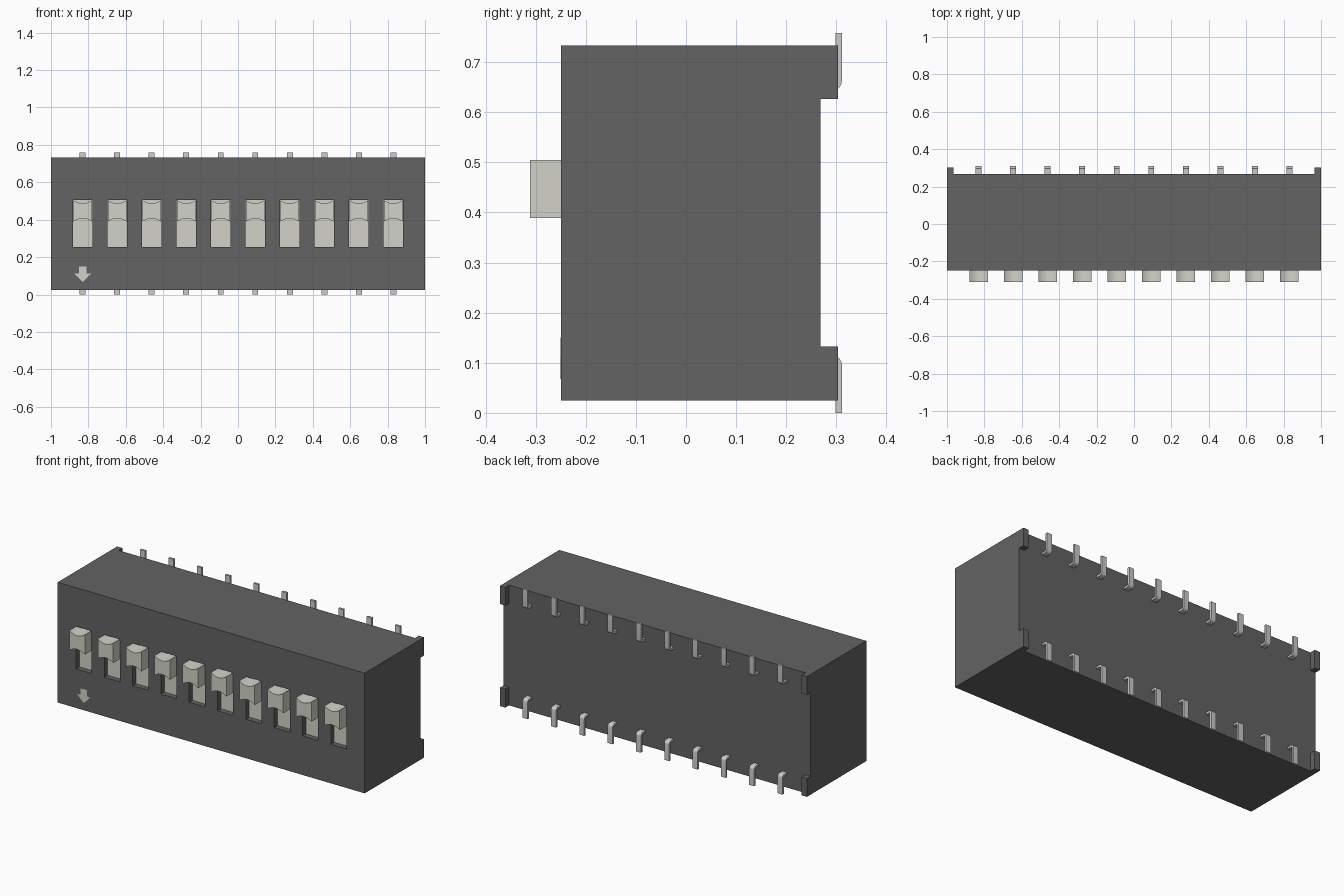
import bpy, bmesh, math
from mathutils import Vector

if "Cube" in bpy.data.objects:
    bpy.data.objects.remove(bpy.data.objects["Cube"])

N, PITCH = 10, 0.1845
XS = [(i - (N - 1) / 2) * PITCH for i in range(N)]
FRONT, BACK, FEET = -0.249, 0.268, 0.303
Z0, Z1 = 0.025, 0.733
ZMID = (Z0 + Z1) / 2


def material(name, rgb):
    m = bpy.data.materials.new(name)
    m.diffuse_color = (*rgb, 1)
    m.use_nodes = True
    m.node_tree.nodes["Principled BSDF"].inputs["Base Color"].default_value = m.diffuse_color
    return m


def add_object(name, mesh, mat=None, loc=(0, 0, 0)):
    ob = bpy.data.objects.new(name, mesh)
    ob.location = loc
    bpy.context.collection.objects.link(ob)
    if mat and not mesh.materials:
        mesh.materials.append(mat)
    return ob


def add_prism(bm, points, direction):
    """Extrude a closed 3D outline along a direction."""
    face = bm.faces.new([bm.verts.new(p) for p in points])
    ext = bmesh.ops.extrude_face_region(bm, geom=[face])
    verts = [v for v in ext["geom"] if isinstance(v, bmesh.types.BMVert)]
    bmesh.ops.translate(bm, verts=verts, vec=Vector(direction))


def add_box(bm, x0, x1, y0, y1, z0, z1):
    add_prism(bm, [(x0, y0, z0), (x1, y0, z0), (x1, y0, z1), (x0, y0, z1)],
              (0, y1 - y0, 0))


def finish(bm, name):
    bmesh.ops.recalc_face_normals(bm, faces=bm.faces)
    mesh = bpy.data.meshes.new(name)
    bm.to_mesh(mesh)
    bm.free()
    return mesh


def smooth(ob):
    bpy.ops.object.select_all(action='DESELECT')
    bpy.context.view_layer.objects.active = ob
    ob.select_set(True)
    bpy.ops.object.shade_smooth_by_angle(angle=math.radians(35))


dark = material("dark_plastic", (0.125, 0.125, 0.125))
cream = material("cream_plastic", (0.65, 0.65, 0.58))
metal = material("pin_metal", (0.58, 0.58, 0.56))

# Housing block
bm = bmesh.new()
add_box(bm, -1, 1, FRONT, FEET, Z0, Z1)
housing = add_object("housing", finish(bm, "housing"), dark)

# Cutters: switch slots, and a cross-shaped relief leaving four corner feet
bm = bmesh.new()
for x in XS:
    add_box(bm, x - 0.051, x + 0.051, FRONT - 0.1, -0.205, 0.255, 0.505)
slots = finish(bm, "slot_cutter")
bm = bmesh.new()
a, b, fx = 0.133, 0.626, 0.965
right = [(fx, -0.2), (fx, a), (1.2, a), (1.2, b), (fx, b), (fx, 1)]
cross = right + [(-x, z) for x, z in reversed(right)]
add_prism(bm, [(x, BACK, z) for x, z in cross], (0, 0.2, 0))
relief = finish(bm, "relief_cutter")
bpy.context.view_layer.objects.active = housing
for mesh in (slots, relief):
    cutter = add_object(mesh.name, mesh)
    cutter.hide_render = True
    mod = housing.modifiers.new(mesh.name, 'BOOLEAN')
    mod.operation, mod.solver, mod.object = 'DIFFERENCE', 'EXACT', cutter
    bpy.ops.object.modifier_apply(modifier=mod.name)
    bpy.data.objects.remove(cutter)

# Switch slider: plate on the slot floor, knob with concave top and bottom
bm = bmesh.new()
add_box(bm, -0.051, 0.051, -0.218, -0.205, 0.255, 0.505)
W, SAG, S = 0.05, 0.018, 10
steps = [-1 + 2 * i / S for i in range(S + 1)]
knob = [(t * W, 0.389 + SAG * (1 - t * t)) for t in steps]
knob += [(t * W, 0.505 - SAG * (1 - t * t)) for t in reversed(steps)]
add_prism(bm, [(x, -0.311, z) for x, z in knob], (0, 0.1, 0))
slider_mesh = finish(bm, "slider")
for i, x in enumerate(XS):
    ob = add_object(f"switch_slider_{i + 1}", slider_mesh, cream, (x, 0, 0))
    if i == 0:
        smooth(ob)

# Bent pins: leg out of the housing, rounded bend, then outwards past the edge
Y1, ZT, T, R = 0.311, 0.114, 0.013, 0.018
arc = [math.radians(90 * i / 5) for i in range(6)]
for side, label in ((-1, "lower"), (1, "upper")):
    def bend(r):
        return [(Y1 - R + r * math.cos(t), ZT - R + r * math.sin(t)) for t in arc]
    outline = [(Y1 - T, 0), (Y1, 0)] + bend(R)
    outline += [(BACK - 0.01, ZT), (BACK - 0.01, ZT - T)] + bend(R - T)[::-1]
    if side > 0:
        outline = [(y, 2 * ZMID - z) for y, z in outline]
    bm = bmesh.new()
    add_prism(bm, [(-0.016, y, z) for y, z in outline], (0.032, 0, 0))
    pin_mesh = finish(bm, label + "_pin")
    for i, x in enumerate(XS):
        ob = add_object(f"{label}_pin_{i + 1}", pin_mesh, metal, (x, 0, 0))
        if i == 0:
            smooth(ob)

# Arrow mark on the front face
half = [(0, 0.068), (0.046, 0.112), (0.021, 0.112), (0.021, 0.15)]
arrow = half + [(-x, z) for x, z in reversed(half[1:])]
bm = bmesh.new()
add_prism(bm, [(XS[0] + x, FRONT - 0.001, z) for x, z in arrow], (0, 0.004, 0))
add_object("arrow_mark", finish(bm, "arrow_mark"), cream)
